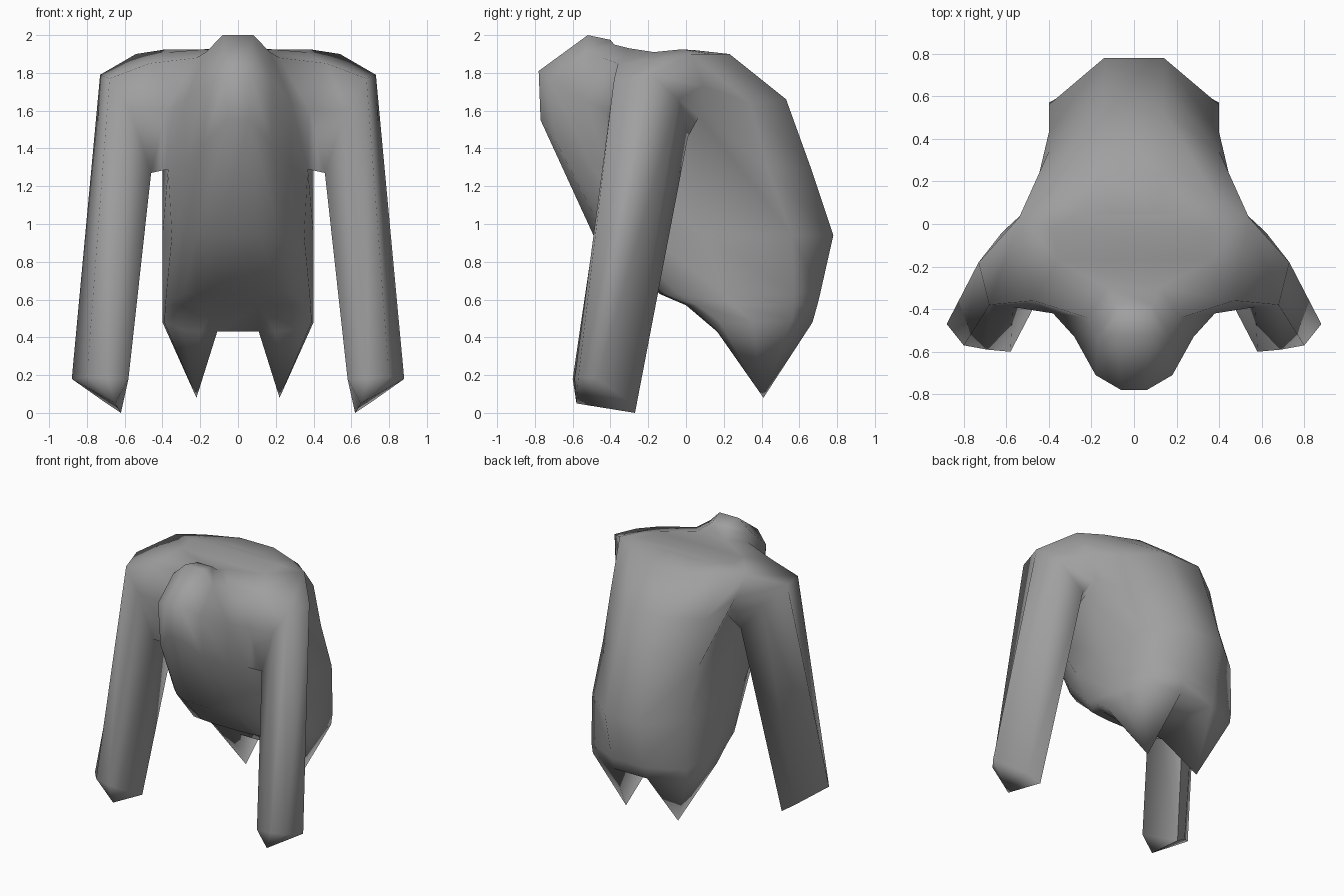
import bpy, bmesh

if "Cube" in bpy.data.objects:
    bpy.data.objects.remove(bpy.data.objects["Cube"])


def level(z, pts):
    return [(x, y, z) for x, y in pts]


# Torso with head: half sections from front to back, top to bottom
upper = [
    [(.06, -.40, 1.975), (.09, -.38, 1.95), (.12, -.30, 1.93), (.36, -.17, 1.91),
     (.38, -.02, 1.925), (.28, .04, 1.92), (.10, .05, 1.92)],
    [(.08, -.52, 2.0), (.17, -.54, 1.91), (.22, -.44, 1.88), (.47, -.36, 1.85),
     (.54, .03, 1.90), (.38, .13, 1.90), (.14, .23, 1.90)],
    [(.06, -.78, 1.81), (.18, -.71, 1.75), (.28, -.53, 1.65), (.38, -.42, 1.60),
     (.48, .09, 1.73), (.40, .34, 1.64), (.14, .53, 1.66)],
    [(.06, -.77, 1.55), (.18, -.68, 1.42), (.28, -.51, 1.32), (.37, -.41, 1.29),
     (.40, .07, 1.57), (.40, .43, 1.30), (.14, .66, 1.30)],
]
lower = [
    level(.94, [(.11, -.49), (.22, -.43), (.29, -.36), (.35, -.20),
                (.40, .10), (.40, .56), (.14, .78)]),
    level(.63, [(.11, -.14), (.22, -.13), (.29, -.12), (.38, -.04),
                (.40, .20), (.40, .57), (.14, .71)]),
    level(.57, [(.11, .0), (.21, .0), (.29, .01), (.385, .06),
                (.40, .25), (.40, .57), (.14, .695)]),
    [(.11, .17, .43), (.20, .165, .43), (.29, .16, .44), (.39, .18, .48),
     (.40, .35, .48), (.395, .56, .49), (.14, .67, .48)],
]
sections = upper + lower

# Arm rings: top back, top front, front, inner front, inner back, outer back
shoulder = [(.73, -.18, 1.79), (.68, -.38, 1.77), (.57, -.39, 1.60),
            (.46, -.37, 1.27), (.47, .01, 1.46), (.62, -.04, 1.66)]
hand = [(.88, -.47, .18), (.80, -.57, .19), (.69, -.59, .18),
        (.58, -.60, .18), (.62, -.27, 0), (.71, -.30, .06)]
hand_tip = (.65, -.58, .05)
foot_tip = (.22, .41, .08)

bm = bmesh.new()


def bridge(a, b):
    for i in range(len(a)):
        j = (i + 1) % len(a)
        bm.faces.new((a[i], a[j], b[j], b[i]))


def fan(ring, tip):
    for i in range(len(ring)):
        bm.faces.new((ring[i], ring[(i + 1) % len(ring)], tip))


halves = []
for s in (1, -1):
    def vert(p):
        return bm.verts.new((s * p[0], p[1], p[2]))
    rows = [[vert(p) for p in row] for row in sections]
    halves.append(rows)

    # Side skin, leaving a hole for the arm
    for r in range(len(rows) - 1):
        for c in range(6):
            if c == 3 and r in (1, 2):
                continue
            bm.faces.new((rows[r][c], rows[r][c + 1], rows[r + 1][c + 1], rows[r + 1][c]))

    # Arm grown out of the hole
    socket = [rows[1][4], rows[1][3], rows[2][3], rows[3][3], rows[3][4], rows[2][4]]
    top, low = [vert(p) for p in shoulder], [vert(p) for p in hand]
    bridge(socket, top)
    bridge(top, low)
    fan(low, vert(hand_tip))

    # Pointed leg stub
    fan(rows[-1], vert(foot_tip))

# Close the front and back strips, the top and the crotch
R, L = halves
for c in (0, 6):
    for r in range(len(R) - 1):
        bm.faces.new((R[r][c], R[r + 1][c], L[r + 1][c], L[r][c]))
for c in range(6):
    bm.faces.new((R[0][c], R[0][c + 1], L[0][c + 1], L[0][c]))
bm.faces.new((R[-1][0], R[-1][6], L[-1][6], L[-1][0]))

bmesh.ops.recalc_face_normals(bm, faces=bm.faces)
me = bpy.data.meshes.new("body")
bm.to_mesh(me)
bm.free()
body = bpy.data.objects.new("body", me)
bpy.context.collection.objects.link(body)
body.select_set(True)
bpy.context.view_layer.objects.active = body
bpy.ops.object.shade_smooth_by_angle(angle=1.5)

# Mid grey surface
mat = bpy.data.materials.new("mid_grey")
mat.diffuse_color = (.35, .35, .35, 1)
mat.use_nodes = True
mat.node_tree.nodes["Principled BSDF"].inputs["Base Color"].default_value = mat.diffuse_color
me.materials.append(mat)
